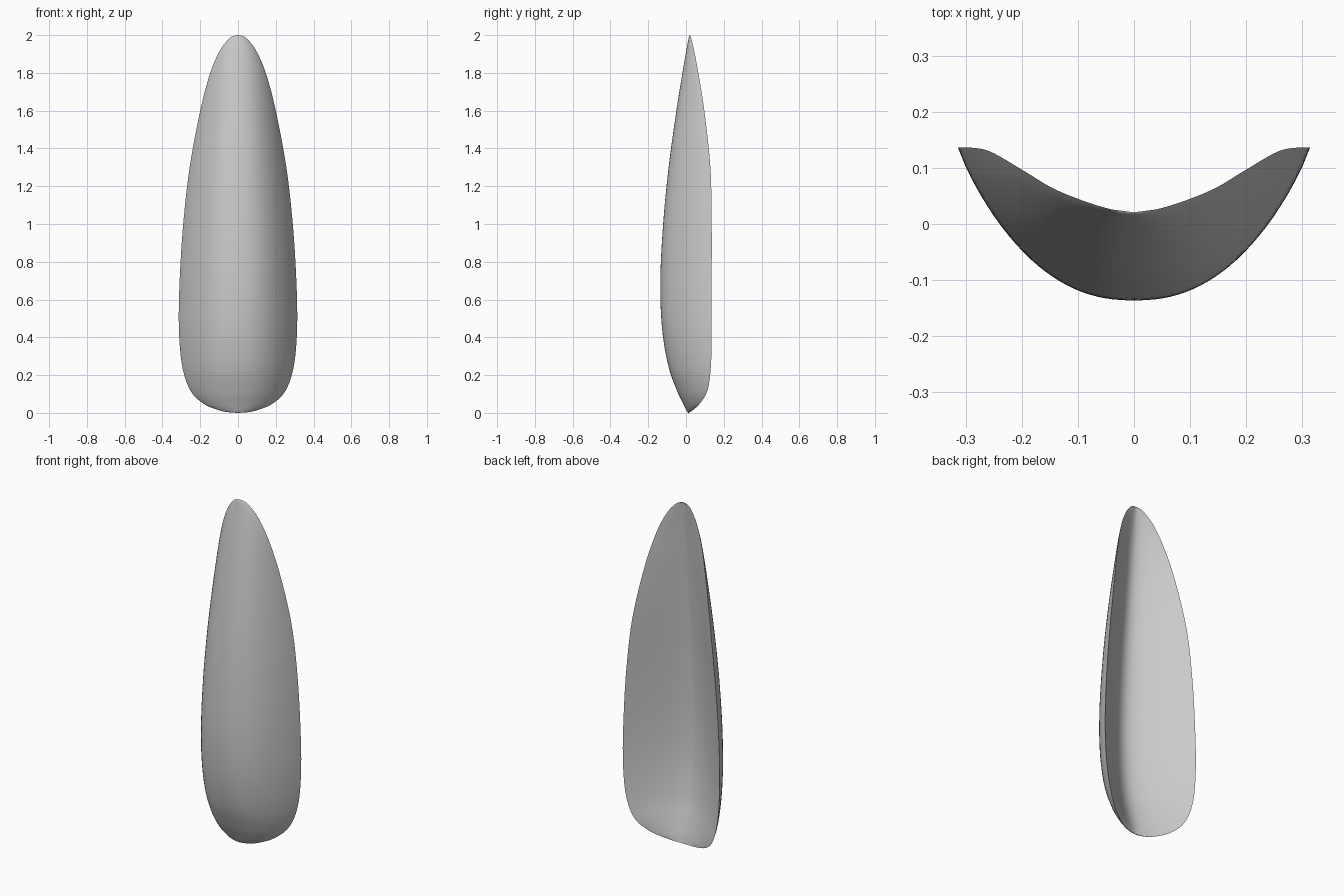
import bpy, bmesh

cube = bpy.data.objects.get("Cube")
if cube:
    bpy.data.objects.remove(cube)

# Stations from base to tip: height, half width, front crest y, rim y
STATIONS = [
    (0, 0, .012, .014), (.004, .055, .008, .022), (.016, .108, .001, .038),
    (.05, .185, -.016, .074), (.12, .253, -.049, .114), (.25, .296, -.094, .132),
    (.45, .313, -.127, .136), (.7, .309, -.136, .136), (1, .29, -.121, .136),
    (1.3, .256, -.092, .129), (1.6, .2, -.051, .097), (1.8, .147, -.019, .065),
    (1.92, .095, .002, .043), (1.98, .048, .013, .028), (1.995, .024, .017, .024),
    (2, 0, .02, .021),
]
ROW_STEPS, COLUMNS = 6, 48
CENTRE_THICKNESS, FOLD = .2, .3


def smooth_rows(points):
    """Pass a smooth curve through the stations."""
    padded = [points[0]] + points + [points[-1]]
    for i in range(1, len(padded) - 2):
        a, b, c, d = padded[i - 1:i + 3]
        for k in range(ROW_STEPS):
            t = k / ROW_STEPS
            yield [q + .5 * t * (r - p + t * (2 * p - 5 * q + 4 * r - s
                   + t * (3 * (q - r) + s - p)))
                   for p, q, r, s in zip(a, b, c, d)]
    yield list(points[-1])


def front_profile(u):
    """Full, rounded arch from crest (0) to rim (1)."""
    return 1 - (1 - abs(u) ** 2.3) ** .885


def back_profile(u):
    """Soft V-shaped hollow from the centre to the rim."""
    fold = ((u * u + FOLD ** 2) ** .5 - FOLD) / ((1 + FOLD ** 2) ** .5 - FOLD)
    return CENTRE_THICKNESS + (1 - CENTRE_THICKNESS) * fold


# Curved shell: convex front, hollow back, meeting at the rim
bm = bmesh.new()
rings = []
for z, width, crest, rim in smooth_rows(STATIONS):
    ring = []
    for direction, profile in ((1, front_profile), (-1, back_profile)):
        for i in range(COLUMNS):
            u = direction * (2 * i / COLUMNS - 1)
            y = crest + (rim - crest) * profile(u)
            ring.append(bm.verts.new((width * u, y, z)))
    rings.append(ring)
for low, high in zip(rings, rings[1:]):
    for i in range(len(low)):
        j = (i + 1) % len(low)
        bm.faces.new((low[i], low[j], high[j], high[i]))
bmesh.ops.remove_doubles(bm, verts=bm.verts, dist=.0004)
bmesh.ops.recalc_face_normals(bm, faces=bm.faces)

mesh = bpy.data.meshes.new("curved_shell")
bm.to_mesh(mesh)
bm.free()
shell = bpy.data.objects.new("curved_shell", mesh)
bpy.context.collection.objects.link(shell)

# Plain grey surface
grey = bpy.data.materials.new("light_grey")
grey.use_nodes = True
color = (.6, .6, .6, 1)
grey.diffuse_color = color
grey.node_tree.nodes["Principled BSDF"].inputs["Base Color"].default_value = color
mesh.materials.append(grey)

bpy.context.view_layer.objects.active = shell
shell.select_set(True)
bpy.ops.object.shade_smooth_by_angle(angle=.9)
